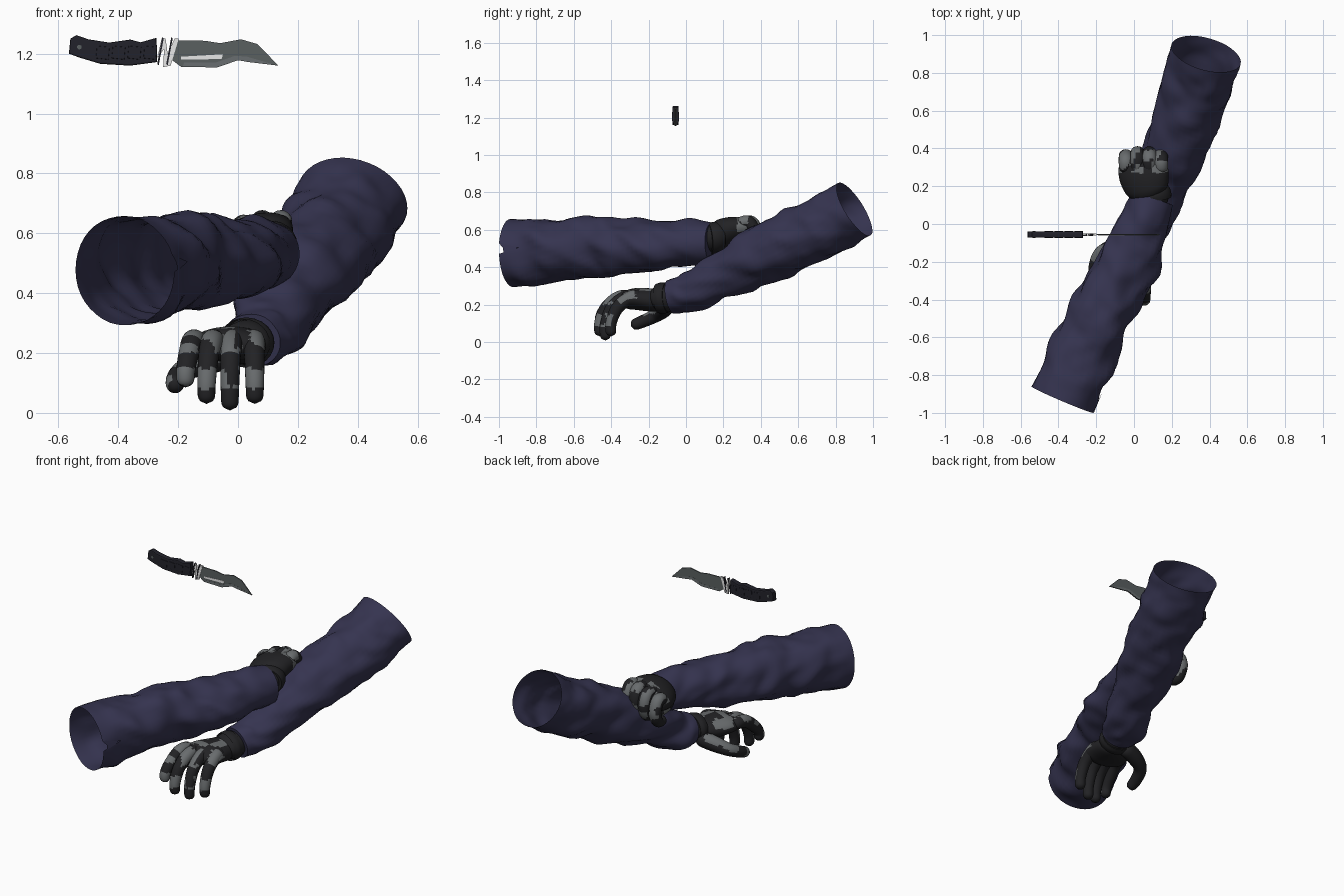
import bpy, bmesh, math
from mathutils import Vector, noise

if "Cube" in bpy.data.objects:
    bpy.data.objects.remove(bpy.data.objects["Cube"])


def material(name, rgb, rough=0.8):
    m = bpy.data.materials.new(name)
    m.use_nodes = True
    m.diffuse_color = (*rgb, 1)
    bsdf = m.node_tree.nodes["Principled BSDF"]
    bsdf.inputs["Base Color"].default_value = (*rgb, 1)
    bsdf.inputs["Roughness"].default_value = rough
    return m


NAVY = material("navy cloth", (0.036, 0.034, 0.080))
BLACK = material("black glove", (0.016, 0.016, 0.018))
GREY = material("grey glove patch", (0.14, 0.15, 0.155))
STEEL = material("blade steel", (0.10, 0.115, 0.118))
EDGE = material("ground edge", (0.14, 0.155, 0.16))
GRIP = material("knife grip", (0.016, 0.016, 0.024))
WHITE = material("white inlay", (0.9, 0.9, 0.9))


def finish(obj, angle):
    bpy.ops.object.select_all(action='DESELECT')
    obj.select_set(True)
    bpy.context.view_layer.objects.active = obj
    bpy.ops.object.shade_smooth_by_angle(angle=math.radians(angle))


def spline(stations, steps):
    """Catmull-Rom samples through stations of (x, y, z, width, depth)."""
    pts = [Vector(s) for s in stations]
    pts = [pts[0] * 2 - pts[1]] + pts + [pts[-1] * 2 - pts[-2]]
    out = []
    for a, b, c, d in zip(pts, pts[1:], pts[2:], pts[3:]):
        for k in range(steps):
            t = k / steps
            out.append(0.5 * (2 * b + (c - a) * t + (2 * a - 5 * b + 4 * c - d) * t * t
                              + (3 * b - a - 3 * c + d) * t ** 3))
    return out + [pts[-2]]


def tube(name, stations, mats, steps=8, sides=20, ref=(1, 0, 0), round_ends=True,
         wrinkle=0.0, notch=0.0, rule=None):
    """Sweep an oval along a path; either round both ends or leave the last end open."""
    samples = spline(stations, steps)
    path = [Vector(s[:3]) for s in samples]
    n = len(path)
    bm = bmesh.new()
    rings = []
    for i, (s, p) in enumerate(zip(samples, path)):
        tan = (path[min(i + 1, n - 1)] - path[max(i - 1, 0)]).normalized()
        up = Vector(ref).cross(tan).normalized()
        side = tan.cross(up)
        fade = 1.0
        if round_ends:
            for end in (path[0], path[-1]):
                d = (p - end).length / min(s[3], s[4])
                if d < 1:
                    fade *= math.sqrt(max(0, 1 - (1 - d) ** 2))
        ring = []
        for j in range(sides):
            a = math.tau * j / sides
            radial = side * math.cos(a) * s[3] + up * math.sin(a) * s[4]
            v = p + radial * fade
            if wrinkle:
                # broad diagonal folds broken up by a finer crumple
                slant = v + tan * 0.12 * math.sin(a)
                env = min(1, (n - 1 - i) / 6 + 0.1, i / 6 + 0.2)
                v += radial.normalized() * wrinkle * env * (
                    noise.noise(slant * 6) + 0.5 * noise.noise(slant * 12))
            if i == n - 1 and j == sides - 1:
                v -= tan * notch
            ring.append(bm.verts.new(v))
        rings.append(ring)
    for i in range(n - 1):
        for j in range(sides):
            k = (j + 1) % sides
            bm.faces.new((rings[i][j], rings[i][k], rings[i + 1][k], rings[i + 1][j]))
    if not round_ends:
        bm.faces.new(rings[0][::-1])
    bmesh.ops.remove_doubles(bm, verts=bm.verts, dist=0.0004)
    bmesh.ops.recalc_face_normals(bm, faces=bm.faces)
    bm.normal_update()
    if rule:
        for f in bm.faces:
            f.material_index = int(rule(f.calc_center_median(), f.normal))
    me = bpy.data.meshes.new(name)
    bm.to_mesh(me)
    bm.free()
    for m in mats:
        me.materials.append(m)
    obj = bpy.data.objects.new(name, me)
    bpy.context.collection.objects.link(obj)
    finish(obj, 60)


def plate(name, outlines, half, mat, bevel=0.0, y=-0.056):
    """Upright flat part; any outline after the first is a hole."""
    cu = bpy.data.curves.new(name, 'CURVE')
    cu.dimensions, cu.fill_mode = '2D', 'BOTH'
    cu.extrude, cu.bevel_depth, cu.bevel_resolution = half - bevel, bevel, 1
    cu.offset = -bevel
    for pts in outlines:
        sp = cu.splines.new('POLY')
        sp.points.add(len(pts) - 1)
        sp.use_cyclic_u = True
        for p, (x, z) in zip(sp.points, pts):
            p.co = (x, z, 0, 1)
    tmp = bpy.data.objects.new(name + "_curve", cu)
    bpy.context.collection.objects.link(tmp)
    bpy.context.view_layer.update()
    me = bpy.data.meshes.new_from_object(tmp.evaluated_get(bpy.context.evaluated_depsgraph_get()))
    bpy.data.objects.remove(tmp)
    me.materials.clear()
    me.materials.append(mat)
    obj = bpy.data.objects.new(name, me)
    obj.rotation_euler.x = math.pi / 2
    obj.location.y = y
    bpy.context.collection.objects.link(obj)
    finish(obj, 30)


# Sleeves, from closed cuff to open upper end
tube("front_sleeve", [(0.1, 0.14, 0.53, 0.112, 0.108), (0.01, -0.1, 0.527, 0.15, 0.125),
                      (-0.075, -0.3, 0.508, 0.158, 0.15), (-0.18, -0.48, 0.508, 0.165, 0.165),
                      (-0.28, -0.7, 0.487, 0.174, 0.172), (-0.378, -0.93, 0.475, 0.18, 0.183)],
     [NAVY], steps=10, sides=40, round_ends=False, wrinkle=0.03, notch=0.12)
tube("rear_sleeve", [(0.045, -0.08, 0.24, 0.1, 0.092), (0.08, 0.03, 0.265, 0.118, 0.114),
                     (0.14, 0.2, 0.362, 0.135, 0.13), (0.213, 0.4, 0.465, 0.165, 0.157),
                     (0.293, 0.62, 0.56, 0.182, 0.163), (0.34, 0.77, 0.63, 0.187, 0.163),
                     (0.381, 0.9, 0.71, 0.19, 0.165)],
     [NAVY], steps=9, sides=40, round_ends=False, wrinkle=0.03)


# Glove patches sit on the back of the hand in broken blotches
def blotch(direction, level, wanted=lambda c: True):
    d = Vector(direction).normalized()
    return lambda c, nrm: (wanted(c) and nrm.dot(d) > 0.0
                           and noise.noise(c * 14 + Vector((2, 5, 1))) > level)


GLOVE = [BLACK, GREY]
palm_rule = blotch((0, -0.6, 0.8), 0.04)
finger_rule = blotch((0, -0.8, 0.6), -0.08, lambda c: c.z > 0.2 or 0.08 < c.z < 0.15)
fist_rule = blotch((0.25, 0.65, 0.7), -0.06, lambda c: c.y > 0.27)

# Open hand
tube("open_glove_wrist", [(0.05, -0.03, 0.24, 0.08, 0.075), (0.03, -0.12, 0.235, 0.088, 0.075),
                          (0.01, -0.2, 0.23, 0.09, 0.06)], GLOVE)
tube("open_glove_strap", [(0.036, -0.1, 0.237, 0.09, 0.08), (0.028, -0.125, 0.235, 0.096, 0.084),
                          (0.02, -0.15, 0.233, 0.09, 0.08)], [BLACK], sides=24, round_ends=False)
tube("open_palm", [(0.03, -0.11, 0.23, 0.07, 0.06), (0.0, -0.18, 0.225, 0.1, 0.062),
                   (-0.03, -0.27, 0.23, 0.126, 0.058), (-0.045, -0.35, 0.22, 0.118, 0.045)],
     GLOVE, sides=36, steps=12, rule=palm_rule)
FINGERS = [("index", -0.135, -0.04, 0.085, 0.0), ("middle", -0.075, -0.03, 0.03, -0.005),
           ("ring", -0.015, -0.012, 0.008, 0.025), ("little", 0.05, 0.006, 0.03, 0.055)]
for name, x, drift, tip, back in FINGERS:
    tube("open_" + name + "_finger",
         [(x, -0.26 + back * 0.5, 0.24, 0.034, 0.032),
          (x + drift * 0.4, -0.345 + back, 0.24, 0.037, 0.036),
          (x + drift * 0.8, -0.42 + back, 0.185, 0.034, 0.034),
          (x + drift, -0.455 + back, tip * 0.6 + 0.085, 0.031, 0.03),
          (x + drift, -0.455 + back, tip, 0.028, 0.028)], GLOVE, rule=finger_rule)
tube("open_thumb", [(0.0, -0.1, 0.2, 0.045, 0.045), (-0.1, -0.12, 0.175, 0.046, 0.044),
                    (-0.175, -0.155, 0.145, 0.037, 0.037), (-0.205, -0.22, 0.115, 0.034, 0.034),
                    (-0.212, -0.295, 0.085, 0.029, 0.029)], GLOVE, ref=(0, 0, 1),
     rule=blotch((-0.6, -0.4, 0.7), 0.0))

# Closed hand, rolled so its inner side sits lower
ROLL = (0.95, 0, 0.3)
tube("fist_glove_wrist", [(0.1, 0.06, 0.545, 0.085, 0.075), (0.09, 0.14, 0.555, 0.095, 0.078),
                          (0.07, 0.22, 0.575, 0.1, 0.075)], GLOVE, ref=ROLL)
tube("fist_glove_strap", [(0.1, 0.125, 0.55, 0.1, 0.082), (0.095, 0.15, 0.553, 0.105, 0.087),
                          (0.085, 0.175, 0.557, 0.1, 0.082)], [BLACK], sides=24,
     round_ends=False, ref=ROLL)
tube("fist_palm", [(0.09, 0.12, 0.56, 0.09, 0.07), (0.065, 0.2, 0.578, 0.125, 0.078),
                   (0.05, 0.28, 0.588, 0.137, 0.073), (0.05, 0.38, 0.59, 0.115, 0.055)],
     GLOVE, sides=36, steps=12, ref=ROLL, rule=fist_rule)
for i, name in enumerate(("index", "middle", "ring", "little")):
    x = -0.043 + 0.062 * i
    out = (-0.012, 0.004, 0.003, -0.01)[i]
    z = (-0.045, -0.015, 0.0, 0.0)[i]
    tube("fist_" + name + "_finger",
         [(x, 0.27, 0.63 + z, 0.036, 0.032), (x, 0.345 + out, 0.64 + z, 0.038, 0.035),
          (x, 0.375 + out, 0.575 + z, 0.037, 0.033), (x, 0.345 + out, 0.51 + z, 0.034, 0.031),
          (x + 0.005, 0.27, 0.505 + z, 0.03, 0.028)], GLOVE, rule=fist_rule)
tube("fist_thumb", [(0.04, 0.15, 0.54, 0.042, 0.042), (-0.015, 0.21, 0.53, 0.042, 0.042),
                    (-0.02, 0.28, 0.51, 0.035, 0.035), (0.02, 0.34, 0.48, 0.03, 0.03)],
     GLOVE, ref=(0, 0, 1), rule=blotch((-1, 0.3, 0.2), 0.05))

# Knife grip with raised panels and a pin
grip = [(-0.565, 1.2), (-0.56, 1.25), (-0.54, 1.262), (-0.5, 1.248), (-0.43, 1.237), (-0.36, 1.247),
        (-0.325, 1.238), (-0.272, 1.253), (-0.27, 1.172), (-0.36, 1.16), (-0.46, 1.166), (-0.53, 1.187)]
plate("knife_grip", [grip], 0.0165, GRIP, bevel=0.005)
pin = [(-0.53 + 0.008 * math.cos(math.tau * k / 10), 1.222 + 0.008 * math.sin(math.tau * k / 10))
       for k in range(10)]
plate("grip_pin", [pin], 0.018, STEEL)
for k in range(4):
    x = -0.475 + 0.053 * k
    plate("grip_panel", [[(x, 1.185), (x + 0.042, 1.18), (x + 0.046, 1.222), (x + 0.004, 1.226)]],
          0.0185, GRIP, bevel=0.002)

# Jagged white guard with thin dark strips
plate("white_guard", [[(-0.27, 1.185), (-0.255, 1.25), (-0.242, 1.25), (-0.235, 1.2), (-0.212, 1.25),
                       (-0.198, 1.25), (-0.225, 1.16), (-0.25, 1.155), (-0.247, 1.215)]], 0.005, WHITE)
for x in (-0.27, -0.24):
    plate("guard_strip", [[(x, 1.165), (x + 0.005, 1.16), (x + 0.022, 1.252), (x + 0.017, 1.254)]],
          0.007, GRIP)

# Blade with a white channel and a ground cutting edge
blade = [(-0.222, 1.18), (-0.205, 1.245), (-0.11, 1.243), (-0.06, 1.235), (0.01, 1.248), (0.065, 1.232),
         (0.135, 1.16), (0.035, 1.172), (0.0, 1.178), (-0.07, 1.154), (-0.19, 1.156)]
plate("blade", [blade], 0.003, STEEL)
plate("blade_channel", [[(-0.19, 1.18), (-0.19, 1.19), (-0.05, 1.198), (-0.055, 1.182)]],
      0.001, WHITE, y=-0.0595)
plate("ground_edge", [[(-0.185, 1.157), (-0.07, 1.155), (0.0, 1.179), (0.035, 1.173), (0.13, 1.161),
                       (0.03, 1.19), (-0.01, 1.193), (-0.075, 1.17), (-0.18, 1.17)]], 0.0036, EDGE)
